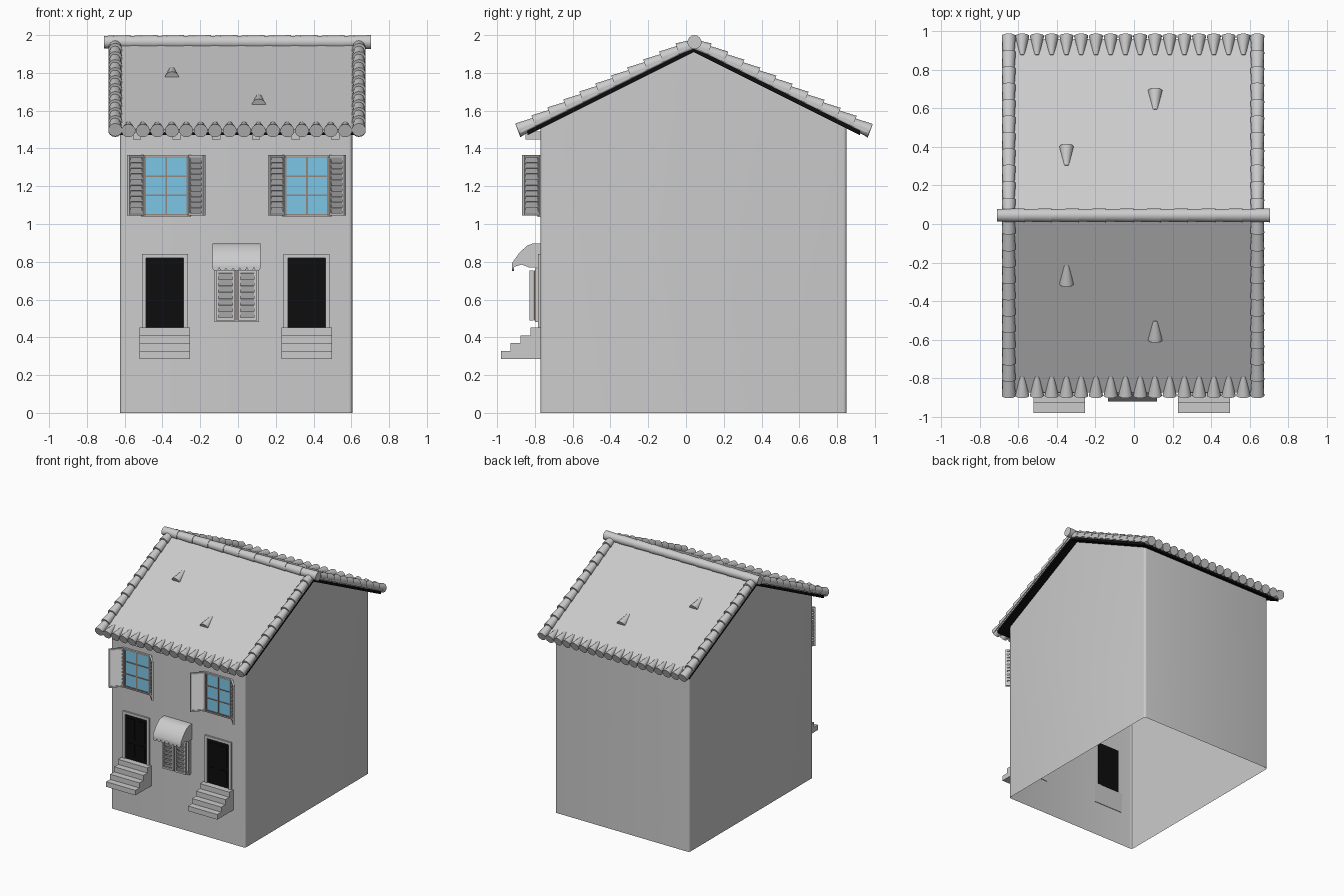
import bpy, bmesh, math
from mathutils import Matrix, Vector

if "Cube" in bpy.data.objects:
    bpy.data.objects.remove(bpy.data.objects["Cube"])


def material(name, rgb):
    m = bpy.data.materials.new(name)
    m.use_nodes = True
    m.diffuse_color = (*rgb, 1)
    m.node_tree.nodes["Principled BSDF"].inputs["Base Color"].default_value = (*rgb, 1)
    m.use_backface_culling = True
    return m


GREY = material("stone grey", (0.6, 0.6, 0.6))
BLACK = material("black", (0.004, 0.004, 0.004))
BLUE = material("glass blue", (0.22, 0.6, 0.85))
BROWN = material("frame brown", (0.3, 0.24, 0.21))


def finish(name, bm, mat, smooth=False):
    me = bpy.data.meshes.new(name)
    bm.to_mesh(me)
    bm.free()
    ob = bpy.data.objects.new(name, me)
    bpy.context.collection.objects.link(ob)
    me.materials.append(mat)
    if smooth:
        bpy.ops.object.select_all(action="DESELECT")
        ob.select_set(True)
        bpy.context.view_layer.objects.active = ob
        bpy.ops.object.shade_smooth_by_angle(angle=math.radians(40))
    return ob


def box(bm, x0, x1, y0, y1, z0, z1, matrix=Matrix()):
    mid = Vector((x0 + x1, y0 + y1, z0 + z1)) / 2
    size = Matrix.Diagonal((x1 - x0, y1 - y0, z1 - z0, 1))
    bmesh.ops.create_cube(bm, size=1, matrix=matrix @ Matrix.Translation(mid) @ size)


def barrel(bm, a, b, ra, rb, sides=14):
    a, b = Vector(a), Vector(b)
    d = b - a
    m = Matrix.Translation((a + b) / 2) @ d.to_track_quat("Z", "Y").to_matrix().to_4x4()
    bmesh.ops.create_cone(bm, cap_ends=True, segments=sides, radius1=ra, radius2=rb,
                          depth=d.length, matrix=m)


def extrude_x(bm, profile, x0, x1):
    """Closed prism from a (y, z) profile."""
    face = bm.faces.new([bm.verts.new((x0, y, z)) for y, z in profile])
    new = bmesh.ops.extrude_face_region(bm, geom=[face])["geom"]
    bmesh.ops.translate(bm, vec=(x1 - x0, 0, 0),
                        verts=[v for v in new if isinstance(v, bmesh.types.BMVert)])
    bmesh.ops.recalc_face_normals(bm, faces=bm.faces)


FRONT, BACK, RIDGE = -0.77, 0.85, 0.04
WEST, EAST = -0.625, 0.605


def roof_z(y):
    return 1.955 - 0.5 * abs(y - RIDGE)


# House body, open underneath, with softened upright corners
bm = bmesh.new()
drop = 0.04
extrude_x(bm, [(FRONT, 0), (BACK, 0), (BACK, roof_z(BACK) - drop),
               (RIDGE, roof_z(RIDGE) - drop), (FRONT, roof_z(FRONT) - drop)], WEST, EAST)
bmesh.ops.delete(bm, geom=[f for f in bm.faces if f.calc_center_median().z < 0.01],
                 context="FACES_ONLY")
upright = [e for e in bm.edges if abs((e.verts[0].co - e.verts[1].co).normalized().z) > 0.99]
bmesh.ops.bevel(bm, geom=upright, offset=0.018, segments=4, profile=0.5, affect="EDGES")
finish("house_body", bm, GREY, True)

# Lining of the end wall
bm = bmesh.new()
bm.faces.new([bm.verts.new((WEST + 0.006, y, z)) for y, z in
              [(FRONT + 0.01, 0), (BACK - 0.01, 0), (BACK - 0.01, 1.49),
               (RIDGE, 1.9), (FRONT + 0.01, 1.49)]])
finish("inner_end_wall", bm, GREY)


# Roof skins
def roof_layer(name, mat, y0, y1, top, bottom, x0, x1):
    b = bmesh.new()
    ys = (y0, RIDGE, y1)
    extrude_x(b, [(y, roof_z(y) - top) for y in ys]
              + [(y, roof_z(y) - bottom) for y in reversed(ys)], x0, x1)
    finish(name, b, mat)


roof_layer("roof_surface", GREY, -0.875, 0.96, 0, 0.014, -0.685, 0.675)
roof_layer("roof_underside", BLACK, -0.84, 0.92, 0.014, 0.045, -0.675, 0.665)

# Tiles: verges, eaves and a few lifted ones
verge, eave, loose = bmesh.new(), bmesh.new(), bmesh.new()
slopes = ((-0.89, -1), (0.975, 1))
for end, side in slopes:
    n = 11
    step = (end - RIDGE) / n
    for x in (-0.65, 0.64):
        for i in range(n):
            ya, yb = RIDGE + step * (i + 1), RIDGE + step * (i - 0.1)
            barrel(verge, (x, ya, roof_z(ya) + 0.008), (x, yb, roof_z(yb) - 0.002), 0.037, 0.03)
    for i in range(16):
        x = -0.58 + 0.0765 * i
        yb = end - side * 0.1
        barrel(eave, (x, end, roof_z(end) + 0.004), (x, yb, roof_z(yb) - 0.008), 0.037, 0.012)
for x, y, side in ((-0.35, -0.31, -1), (0.11, -0.6, -1), (-0.35, 0.4, 1), (0.11, 0.69, 1)):
    yb = y - side * 0.1
    barrel(loose, (x, y, roof_z(y) - 0.008), (x, yb, roof_z(yb) - 0.012), 0.038, 0.015)
finish("verge_tiles", verge, GREY, True)
finish("eave_tiles", eave, GREY, True)
finish("lifted_tiles", loose, GREY, True)

# Ridge tiles
bm = bmesh.new()
count, x_start, length = 10, -0.71, 1.415 / 10
for i in range(count):
    xa = x_start + i * length
    barrel(bm, (xa + length, RIDGE + 0.005, 1.963), (xa, RIDGE + 0.005, 1.963), 0.037, 0.033)
finish("ridge_tiles", bm, GREY, True)

# Rafter ends under the front eave
bm = bmesh.new()
for i in range(6):
    x = -0.535 + 0.21 * i
    box(bm, x - 0.022, x + 0.022, -0.85, FRONT + 0.01, 1.447, 1.49)
finish("rafter_ends", bm, GREY)


# Louvred panel standing in local x-z
def louvre(bm, width, z0, z1, slats, matrix, rail=0.012, depth=0.016):
    h = depth / 2
    for x in (0, width - rail):
        box(bm, x, x + rail, -h, h, z0, z1, matrix)
    for z in (z0, z1 - rail):
        box(bm, rail, width - rail, -h, h, z, z + rail, matrix)
    pitch = (z1 - z0 - 2 * rail) / slats
    for i in range(slats):
        tilt = Matrix.Translation((0, 0, z0 + rail + pitch * (i + 0.5))) @ Matrix.Rotation(0.35, 4, "X")
        box(bm, rail, width - rail, -0.003, 0.003, -pitch * 0.5, pitch * 0.5, matrix @ tilt)


# Upper windows with shutters swung half open
glass, bars, shutters, casing = (bmesh.new() for _ in range(4))
z0, z1 = 1.05, 1.355
for cx in (-0.38, 0.365):
    w = 0.112
    box(glass, cx - w, cx + w, FRONT - 0.006, FRONT + 0.005, z0, z1)
    for x in (cx - w, cx, cx + w):
        box(bars, x - 0.005, x + 0.005, FRONT - 0.012, FRONT, z0, z1)
    for k in range(4):
        z = z0 + (z1 - z0) * k / 3
        box(bars, cx - w, cx + w, FRONT - 0.011, FRONT, z - 0.004, z + 0.004)
    for s in (-1, 1):
        box(casing, cx + s * 0.123 - 0.007, cx + s * 0.123 + 0.007, FRONT - 0.016, FRONT, 1.045, 1.365)
        turn = math.atan2(-0.085, s * 0.08)
        m = Matrix.Translation((cx + s * 0.122, FRONT - 0.008, 0)) @ Matrix.Rotation(turn, 4, "Z")
        louvre(shutters, 0.115, 1.045, 1.365, 10, m)
    for z in (z0 - 0.008, z1 + 0.006):
        box(casing, cx - 0.13, cx + 0.13, FRONT - 0.016, FRONT, z - 0.004, z + 0.004)
finish("window_glass", glass, BLUE)
finish("window_bars", bars, BROWN)
finish("window_casings", casing, GREY)
finish("window_shutters", shutters, GREY)

# Doors, door frames and steps
doors, frames, steps = (bmesh.new() for _ in range(3))
for cx in (-0.387, 0.363):
    w = 0.1
    box(doors, cx - w, cx + w, FRONT - 0.005, FRONT + 0.005, 0.45, 0.82)
    for s in (-1, 1):
        box(frames, cx + s * 0.11 - 0.011, cx + s * 0.11 + 0.011, FRONT - 0.014, FRONT, 0.45, 0.82)
        for za, zb in ((0.48, 0.59), (0.62, 0.79)):
            px = cx + s * 0.047
            box(doors, px - 0.032, px + 0.032, FRONT - 0.01, FRONT, za, zb)
    box(frames, cx - 0.121, cx + 0.121, FRONT - 0.014, FRONT, 0.82, 0.842)
    profile = [(FRONT + 0.005, 0.285)]
    for i in range(4):
        y = -0.98 + 0.052 * i
        profile += [(y, 0.285 + 0.042 * i), (y, 0.285 + 0.042 * (i + 1))]
    profile.append((FRONT + 0.005, 0.453))
    extrude_x(steps, profile, cx - 0.134, cx + 0.134)
finish("doors", doors, BLACK)
finish("door_frames", frames, GREY)
finish("door_steps", steps, GREY)

# Small shuttered window
bm = bmesh.new()
for x in (-0.125, 0.1):
    box(bm, x, x + 0.01, FRONT - 0.03, FRONT, 0.485, 0.765)
box(bm, -0.125, 0.11, FRONT - 0.03, FRONT, 0.48, 0.49)
for x in (-0.116, 0.0):
    louvre(bm, 0.1, 0.49, 0.755, 7, Matrix.Translation((x, FRONT - 0.048, 0)), 0.014, 0.02)
finish("small_window_shutters", bm, GREY)
bm = bmesh.new()
box(bm, -0.016, 0.0, FRONT - 0.035, FRONT, 0.49, 0.755)
finish("shutter_gap", bm, BROWN)

# Awning with a scalloped hem
bm = bmesh.new()
extrude_x(bm, [(FRONT + 0.005, 0.77), (-0.83, 0.77), (-0.87, 0.785), (-0.92, 0.77), (-0.92, 0.795),
               (-0.88, 0.85), (-0.84, 0.886), (-0.81, 0.897), (FRONT + 0.005, 0.897)], -0.136, 0.12)
for i in range(7):
    x = -0.118 + 0.0366 * i
    barrel(bm, (x, -0.92, 0.77), (x, -0.91, 0.77), 0.018, 0.018)
finish("awning", bm, GREY, True)
